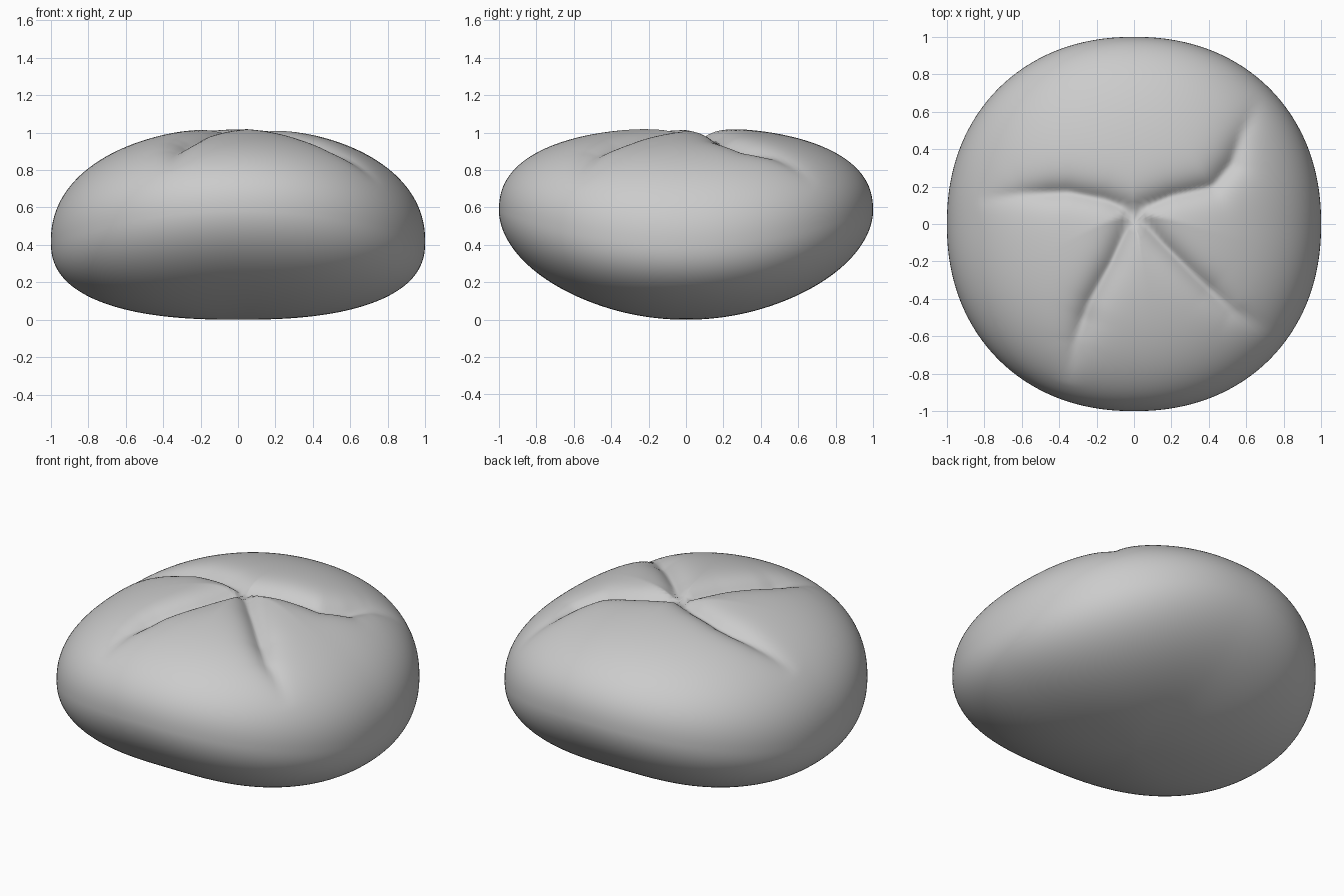
import bpy, bmesh, math
from mathutils import Vector

if "Cube" in bpy.data.objects:
    bpy.data.objects.remove(bpy.data.objects["Cube"])

# Pinched folds running out from the centre of the top (plan view)
FOLDS = [
    [(0, .07), (-.15, .13), (-.35, .17), (-.6, .16), (-.85, .13)],
    [(0, .07), (.2, .15), (.42, .2), (.52, .32), (.57, .47), (.69, .7)],
    [(0, .07), (.15, -.1), (.33, -.28), (.52, -.46), (.76, -.59)],
    [(0, .07), (-.12, -.2), (-.24, -.42), (-.31, -.62), (-.36, -.86)],
]


def segment_distance(p, a, b):
    ab = b - a
    t = max(0, min(1, (p - a).dot(ab) / ab.length_squared))
    return (p - a - ab * t).length, t


def fold_depth(x, y):
    p = Vector((x, y))
    depth = 0
    for fold in FOLDS:
        pts = [Vector(q) for q in fold]
        n = len(pts) - 1
        for i in range(n):
            d, t = segment_distance(p, pts[i], pts[i + 1])
            s = (i + t) / n
            fade = min(1, (1 - s) * 2.5)
            soft = math.sqrt(d * d + .0002) - .014
            depth = max(depth, .07 * fade * math.exp(-soft / .06))
    return depth


def mix(a, b, t):
    return a + (b - a) * t


def bun_point(d):
    # Rim height and roundness blend between the x and y profiles
    a = math.atan2(d.y, d.x)
    c, s = math.cos(a), math.sin(a)
    w = s * s
    rim = mix(.42, .58, w)
    outline = (abs(c) ** 2.15 + abs(s) ** 2.15) ** (-1 / 2.15)
    flat = min(1, math.hypot(d.x, d.y))
    if d.z >= 0:
        e = 2 / mix(2.15, 2.4, w)
        z = rim + (1.03 - rim) * d.z ** e
    else:
        e = 2 / mix(2.45, 1.87, w)
        z = rim - rim * (-d.z) ** e
    r = outline * flat ** e
    x, y = r * c, r * s
    if d.z > 0:
        z -= fold_depth(x, y) * min(1, d.z * 3)
    return Vector((x, y, z))


# Bun body
bm = bmesh.new()
bmesh.ops.create_uvsphere(bm, u_segments=192, v_segments=120, radius=1)
for v in bm.verts:
    v.co = bun_point(v.co.normalized())
for f in bm.faces:
    f.smooth = True
mesh = bpy.data.meshes.new("folded_bun")
bm.to_mesh(mesh)
bm.free()
bun = bpy.data.objects.new("folded_bun", mesh)
bpy.context.collection.objects.link(bun)
